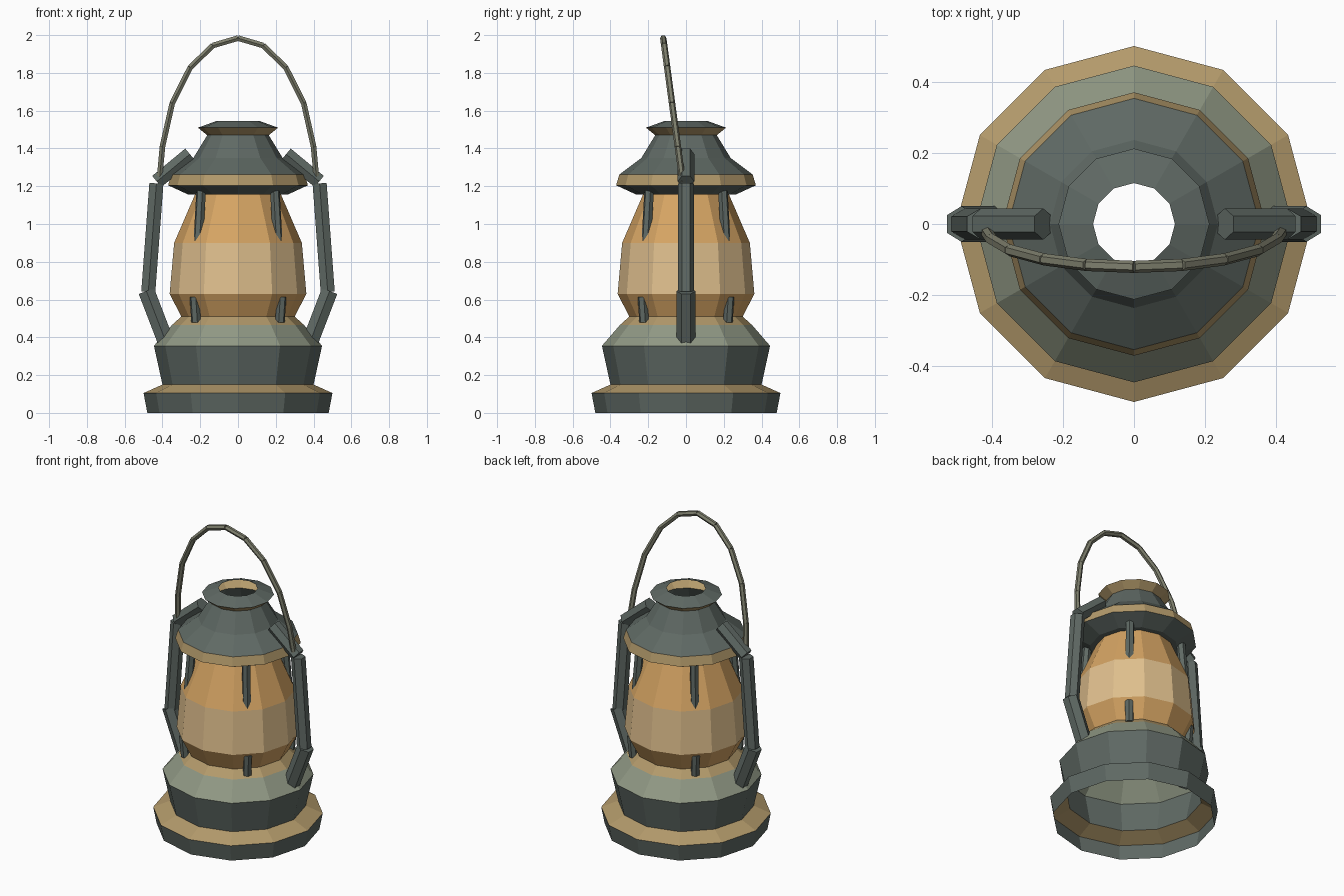
import bpy
import math
from mathutils import Matrix, Vector

cube = bpy.data.objects.get("Cube")
if cube:
    bpy.data.objects.remove(cube, do_unlink=True)


def material(name, hex_code):
    """Flat material from an sRGB hex string."""
    srgb = [int(hex_code[i:i + 2], 16) / 255 for i in (0, 2, 4)]
    colour = [((c + 0.055) / 1.055) ** 2.4 for c in srgb] + [1]
    mat = bpy.data.materials.new(name)
    mat.use_nodes = True
    mat.diffuse_color = colour
    mat.node_tree.nodes["Principled BSDF"].inputs["Base Color"].default_value = colour
    return mat


iron = material("dark iron", "5f6964")
pale = material("pale metal", "919985")
brass = material("worn brass", "b39a6b")
amber = material("amber glass", "d5a463")
glow = material("glowing glass", "dfbf8d")
wire = material("handle wire", "7f806e")


def add_object(name, verts, faces, mats):
    mesh = bpy.data.meshes.new(name)
    mesh.from_pydata(verts, [], faces)
    for mat in mats:
        mesh.materials.append(mat)
    mesh.update()
    obj = bpy.data.objects.new(name, mesh)
    bpy.context.collection.objects.link(obj)
    return obj


def lathe(name, profile, bands, sides=12):
    """Open turned shell; each band between two profile points has a material."""
    verts, faces = [], []
    for r, z in profile:
        for k in range(sides):
            a = math.tau * k / sides
            verts.append((r * math.cos(a), r * math.sin(a), z))
    for i in range(len(bands)):
        for k in range(sides):
            n = (k + 1) % sides
            faces.append((i * sides + k, i * sides + n,
                          (i + 1) * sides + n, (i + 1) * sides + k))
    mats = list(dict.fromkeys(bands))
    obj = add_object(name, verts, faces, mats)
    for poly in obj.data.polygons:
        poly.material_index = mats.index(bands[poly.index // sides])
    return obj


def hex_bars(name, segments, radius, side, mat):
    """Six-sided bars along segments, with a corner pointing along side."""
    verts, faces = [], []
    for start, end in segments:
        start, end = Vector(start), Vector(end)
        axis = (end - start).normalized()
        u = Vector(side)
        u = (u - axis * u.dot(axis)).normalized()
        v = axis.cross(u)
        first = len(verts)
        for p in (start, end):
            for k in range(6):
                a = math.tau * k / 6
                verts.append(p + radius * (math.cos(a) * u + math.sin(a) * v))
        for k in range(6):
            n = (k + 1) % 6
            faces.append((first + k, first + n, first + 6 + n, first + 6 + k))
        faces.append([first + k for k in reversed(range(6))])
        faces.append([first + 6 + k for k in range(6)])
    return add_object(name, verts, faces, [mat])


# Turned body
lathe("base", [(0.48, 0), (0.5, 0.105), (0.4, 0.15)], [iron, brass])
lathe("fuel_tank", [(0.4, 0.15), (0.445, 0.355), (0.35, 0.465), (0.3, 0.51)],
      [iron, pale, brass])
lathe("glass_globe", [(0.3, 0.51), (0.362, 0.63), (0.338, 0.9), (0.228, 1.155)],
      [amber, glow, amber])
lathe("cap", [(0.228, 1.155), (0.262, 1.155), (0.37, 1.205), (0.353, 1.262),
              (0.236, 1.35), (0.163, 1.47), (0.212, 1.51), (0.115, 1.545)],
      [iron, iron, brass, iron, iron, brass, iron])

# Side frame, mirrored left and right
for s, label in ((1, "left"), (-1, "right")):
    parts = [("lower_arm", (0.485, 0.645), (0.385, 0.385), 0.05),
             ("upright", (0.475, 0.64), (0.432, 1.215), 0.043),
             ("upper_arm", (0.43, 1.225), (0.255, 1.37), 0.044)]
    for part, a, b, radius in parts:
        hex_bars(label + "_" + part, [((s * a[0], 0, a[1]), (s * b[0], 0, b[1]))],
                 radius, (0, 1, 0), iron)

# Clips that hold the globe at the four diagonals
for k in range(4):
    turn = Matrix.Rotation(math.radians(45 + 90 * k), 3, "Z")
    out = turn @ Vector((1, 0, 0))
    for part, a, b in (("upper_clip", (0.275, 1.19), (0.298, 0.9)),
                       ("lower_clip", (0.314, 0.48), (0.326, 0.615))):
        ends = [turn @ Vector((r, 0, z)) for r, z in (a, b)]
        hex_bars(f"{part}_{k + 1}", [ends], 0.026, out, iron)

# Bail handle, leaning forward
half = [(0.417, 1.225), (0.4, 1.41), (0.348, 1.64), (0.252, 1.83),
        (0.133, 1.945), (0, 1.984)]
outline = half + [(-x, z) for x, z in reversed(half[:-1])]
path = [Vector((x, -0.018 - 0.135 * (z - 1.225), z)) for x, z in outline]
hex_bars("handle", list(zip(path, path[1:])), 0.017, (0, 1, 0), wire)
